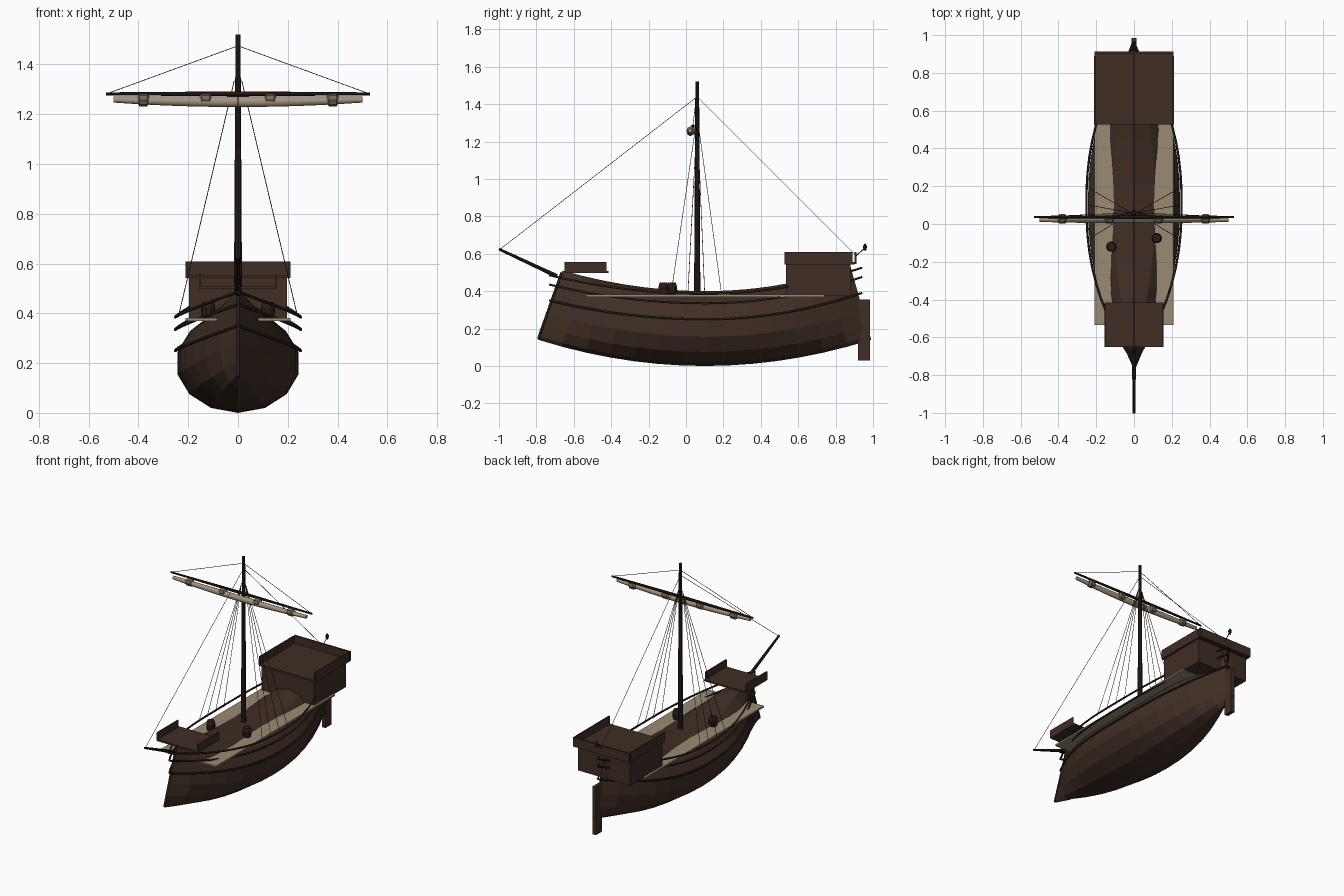
import bpy, bmesh, math
from mathutils import Vector

old = bpy.data.objects.get("Cube")
if old:
    bpy.data.objects.remove(old, do_unlink=True)


def material(name, rgb):
    m = bpy.data.materials.new(name)
    m.use_nodes = True
    m.diffuse_color = (*rgb, 1)
    bsdf = m.node_tree.nodes["Principled BSDF"]
    bsdf.inputs["Base Color"].default_value = (*rgb, 1)
    bsdf.inputs["Roughness"].default_value = 0.9
    return m


WOOD = material("brown wood", (0.05, 0.027, 0.018))
DARK = material("dark wood", (0.021, 0.013, 0.009))
DECK = material("pale deck", (0.32, 0.26, 0.175))
SAIL = material("sail canvas", (0.36, 0.30, 0.21))
TIE = material("sail ties", (0.17, 0.14, 0.095))
ROPE = material("rope", (0.04, 0.03, 0.02))


def finish(name, bm, mat):
    bmesh.ops.recalc_face_normals(bm, faces=bm.faces)
    me = bpy.data.meshes.new(name)
    bm.to_mesh(me)
    bm.free()
    me.materials.append(mat)
    ob = bpy.data.objects.new(name, me)
    bpy.context.collection.objects.link(ob)
    return ob


def box(name, x, y, z, mat):
    """Box from (min, max) pairs."""
    bm = bmesh.new()
    bmesh.ops.create_cube(bm, size=1)
    for v in bm.verts:
        for i, (a, b) in enumerate((x, y, z)):
            v.co[i] = (a + b) / 2 + v.co[i] * (b - a)
    return finish(name, bm, mat)


def loft(name, rings, mat):
    """Closed skin through rings of points, capped at both ends."""
    bm = bmesh.new()
    rows = [[bm.verts.new(p) for p in ring] for ring in rings]
    n = len(rows[0])
    for a, b in zip(rows, rows[1:]):
        for i in range(n):
            j = (i + 1) % n
            bm.faces.new((a[i], a[j], b[j], b[i]))
    bm.faces.new(rows[0])
    bm.faces.new(rows[-1])
    return finish(name, bm, mat)


def spar(name, stations, mat, sides=8):
    """Round bar through (point, radius) stations on a straight axis."""
    axis = Vector(stations[-1][0]) - Vector(stations[0][0])
    q = axis.to_track_quat('Z', 'Y')
    rings = []
    for p, r in stations:
        angles = [2 * math.pi * k / sides for k in range(sides)]
        rings.append([Vector(p) + q @ Vector((r * math.cos(a), r * math.sin(a), 0))
                      for a in angles])
    return loft(name, rings, mat)


def bent_bar(name, points, r, mat):
    """Thin bar that follows a path."""
    cu = bpy.data.curves.new(name, 'CURVE')
    cu.dimensions = '3D'
    cu.bevel_depth = r
    cu.bevel_resolution = 1
    cu.use_fill_caps = True
    sp = cu.splines.new('POLY')
    sp.points.add(len(points) - 1)
    for s, p in zip(sp.points, points):
        s.co = (*p, 1)
    tmp = bpy.data.objects.new(name, cu)
    me = bpy.data.meshes.new_from_object(tmp)
    bpy.data.objects.remove(tmp)
    me.materials.clear()
    me.materials.append(mat)
    ob = bpy.data.objects.new(name, me)
    bpy.context.collection.objects.link(ob)


def beam(t):
    return 0.25 * max(0.01, 1 - abs(t) ** 2.3)


# Hull: a faceted, closed shell, pointed at both ends
SIDES, STATIONS = 14, 14
rings = []
for s in range(STATIONS + 1):
    t = 2 * s / STATIONS - 1
    bottom, top = 0.14 * t * t, 0.4 + (0.11 if t < 0 else 0.13) * t * t
    ring = []
    for k in range(SIDES):
        a = 2 * math.pi * k / SIDES
        f = (1 - math.cos(a)) / 2
        front, back = -0.79 + 0.13 * f, 0.99 - 0.11 * f
        ring.append((beam(t) * math.sin(a), front + (back - front) * s / STATIONS,
                     bottom + (top - bottom) * f))
    rings.append(ring)
loft("hull", rings, WOOD)

# Stem post and rudder
bent_bar("stem_post", [(0, -0.79, 0.145), (0, -0.665, 0.5)], 0.008, DARK)
box("rudder", (-0.013, 0.013), (0.92, 0.985), (0.03, 0.355), WOOD)

# Wales and rails sweeping round each side
for label, z in (("lower_wale", 0.25), ("upper_wale", 0.335), ("rail", 0.385)):
    for side, sx in (("left", 1), ("right", -1)):
        path = []
        for k in range(21):
            t = k / 10 - 1
            rise = (0.1 if t < 0 else 0.14) * t * t
            path.append((sx * (beam(t) + 0.002), 0.105 + 0.835 * t, z + rise))
        bent_bar(f"{side}_{label}", path, 0.006, DARK)

# Side decking
box("deck", (-0.21, 0.21), (-0.535, 0.74), (0.37, 0.381), DECK)

# Aftercastle with parapet on the sides and back
box("aftercastle_cabin", (-0.197, 0.197), (0.535, 0.88), (0.375, 0.548), WOOD)
box("aftercastle_floor", (-0.21, 0.21), (0.527, 0.9), (0.543, 0.555), WOOD)
box("aftercastle_back", (-0.21, 0.21), (0.9, 0.912), (0.545, 0.608), WOOD)

# Forecastle platform with side walls
box("forecastle_floor", (-0.155, 0.155), (-0.65, -0.415), (0.497, 0.508), WOOD)
for side, sx in (("left", 1), ("right", -1)):
    for part, x, y, z in (("aftercastle", 0.207, (0.527, 0.89), (0.545, 0.608)),
                          ("forecastle", 0.152, (-0.65, -0.425), (0.5, 0.556))):
        box(f"{side}_{part}_wall", (sx * x - 0.004, sx * x + 0.004), y, z, WOOD)

# Mast, bowsprit and yard
MAST_Y = 0.06
spar("mast", [((0, MAST_Y, 0.37), 0.017), ((0, MAST_Y, 1.52), 0.01)], DARK)
spar("bowsprit", [((0, -0.69, 0.48), 0.011), ((0, -1, 0.625), 0.007)], DARK)
spar("yard", [((-0.53, 0.037, 1.282), 0.006), ((0, 0.037, 1.282), 0.01),
              ((0.53, 0.037, 1.282), 0.006)], DARK)

# Furled sail: a roll that thickens and sags toward the middle
rings = []
for k in range(13):
    u = k / 6 - 1
    fat = 1 - u * u
    depth = 0.012 + 0.009 * fat
    rings.append([(0.5 * u, 0.022 + (0.011 + 0.007 * fat) * math.cos(a),
                   1.271 - depth + depth * math.sin(a))
                  for a in [math.pi * i / 4 for i in range(8)]])
sail = loft("furled_sail", rings, SAIL)
bpy.context.view_layer.objects.active = sail
sail.select_set(True)
bpy.ops.object.shade_smooth_by_angle(angle=math.radians(50))
sail.select_set(False)
for k, x in enumerate((-0.38, -0.13, 0.13, 0.38)):
    spar(f"sail_tie_{k}", [((x - 0.025, 0.027, 1.257), 0.014), ((x - 0.015, 0.027, 1.257), 0.025),
                           ((x + 0.015, 0.027, 1.257), 0.025), ((x + 0.025, 0.027, 1.257), 0.014)], TIE)

# Standing rigging
R = 0.0016
bent_bar("forestay", [(0, -0.995, 0.623), (0, MAST_Y, 1.44)], R, ROPE)
bent_bar("backstay", [(0, MAST_Y, 1.44), (0, 0.9, 0.6)], R, ROPE)
for side, sx in (("left", 1), ("right", -1)):
    bent_bar(f"{side}_yard_lift", [(sx * 0.52, 0.037, 1.285), (0, MAST_Y, 1.475)], R, ROPE)
    for k in range(4):
        bent_bar(f"{side}_shroud_{k}", [(sx * 0.24, -0.08 + 0.09 * k, 0.385),
                                        (sx * 0.015, MAST_Y, 1.335)], R, ROPE)

# Barrels on deck
for k, (x, y) in enumerate(((-0.12, -0.12), (0.12, -0.075))):
    spar(f"barrel_{k}", [((x, y, 0.378), 0.022), ((x, y, 0.4), 0.028),
                         ((x, y, 0.423), 0.028), ((x, y, 0.445), 0.022)], DARK, 10)

# Stern lantern on its bracket
bent_bar("lantern_bracket", [(0, 0.91, 0.59), (0, 0.955, 0.63)], 0.003, DARK)
spar("stern_lantern", [((0, 0.957, 0.618), 0.008), ((0, 0.957, 0.64), 0.013),
                       ((0, 0.957, 0.655), 0.003)], DARK, 6)
